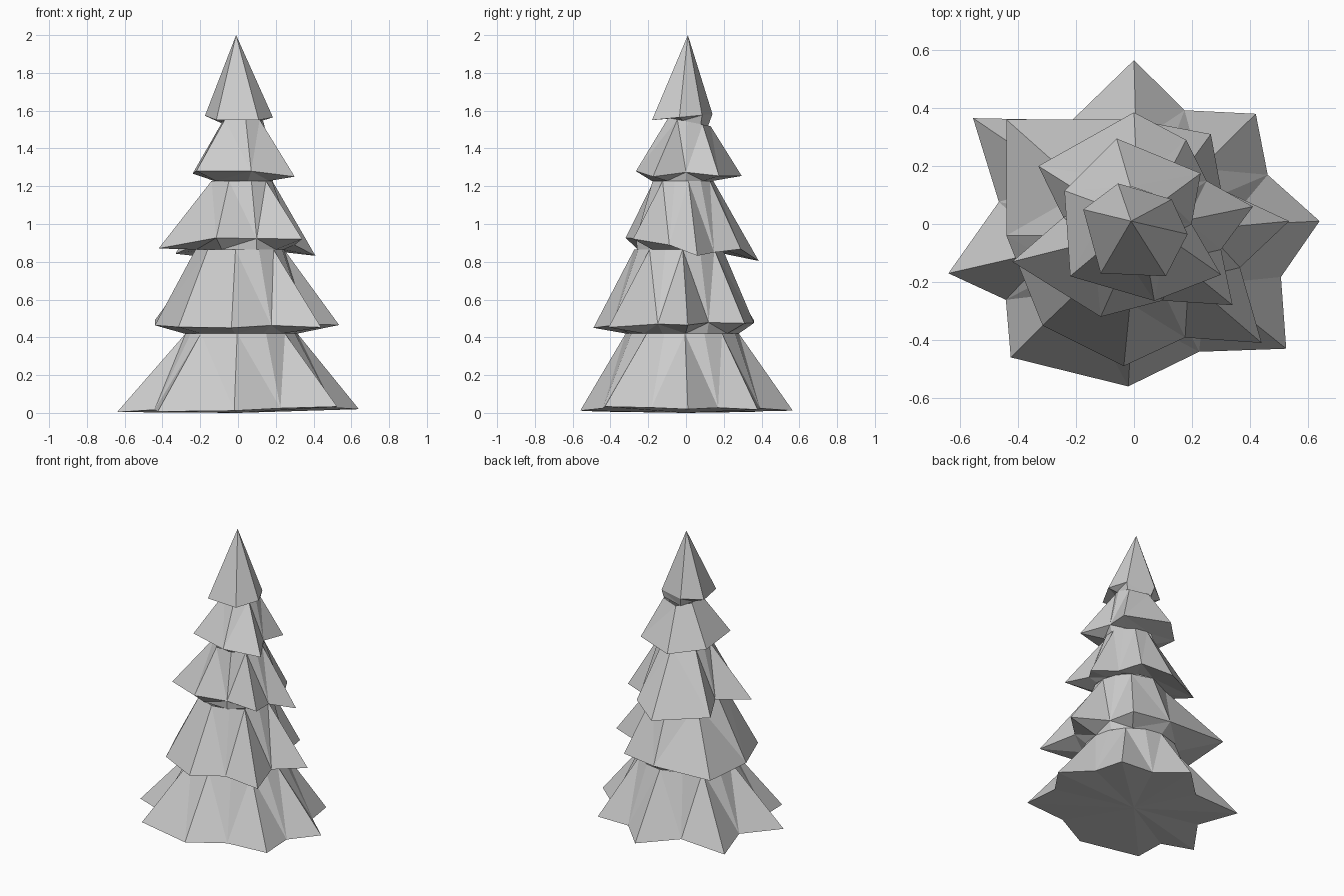
import bpy, bmesh
from math import atan2, cos, sin

if "Cube" in bpy.data.objects:
    bpy.data.objects.remove(bpy.data.objects["Cube"])

# Where each tier meets the next: centre x, y, radius, height, y tilt
RINGS = [
    (.015, -.02, .30, .42, 0),
    (.01, -.04, .235, .865, 0),
    (.02, -.02, .165, 1.228, 0),
    (.02, .02, .115, 1.54, -.2),
]

# Each tier: name, rim plane (height, x tilt, y tilt), branch tips (x, y)
# clockwise; a third value adds a notch before the next tip, pulled inwards;
# a fourth value lifts the tip off the plane
TIERS = [
    ("base_branches", (.012, .012, 0),
     [(0, .565, .83), (.42, .38, .87), (.64, .01, .87), (.525, -.43, .89, .015),
      (-.02, -.56), (-.425, -.46, .83), (-.64, -.17, .78), (-.555, .365, .77)]),
    ("lower_branches", (.465, 0, .03),
     [(0, .36), (.265, .31, .75), (.535, .01, .75), (.44, -.41, .87),
      (-.035, -.49), (-.315, -.35), (-.44, -.04), (-.44, .36, 1, .015)]),
    ("middle_branches", (.87, -.02, -.17),
     [(0, .385), (.18, .29, .85, .05), (.41, .06, .8, -.02),
      (.34, -.28, .88, .01), (-.115, -.32), (-.42, -.13, .65, -.03),
      (-.33, .2)]),
    ("upper_branches", (1.268, -.02, -.05),
     [(-.06, .295), (.23, .175, .75), (.3, -.175, 1, -.02), (.07, -.265),
      (-.22, -.18), (-.24, .115)]),
    ("tree_top", (1.568, 0, .1),
     [(-.055, .14), (.13, .085), (.185, -.035), (.11, -.18),
      (-.115, -.17), (-.175, .05)]),
]
APEX = (-.01, .01, 2)


def star_outline(plane, tips):
    """Expand tips and notches into a counter-clockwise 3D rim."""
    flat = []
    for i, (x, y, *extra) in enumerate(tips):
        flat.append((x, y, extra[1] if len(extra) > 1 else 0))
        if extra and extra[0] != 1:
            nx, ny = tips[(i + 1) % len(tips)][:2]
            k = extra[0] / 2
            flat.append(((x + nx) * k, (y + ny) * k, .01))
    z, sx, sy = plane
    return [(x, y, max(0, z + sx * x + sy * y + dz))
            for x, y, dz in reversed(flat)]


def ring_loop(bm, outline, ring):
    cx, cy, r, z, tilt = ring
    angles = [atan2(p[1] - cy, p[0] - cx) for p in outline]
    return [bm.verts.new((cx + r * cos(a), cy + r * sin(a),
                          z + tilt * r * sin(a))) for a in angles]


def bridge(bm, a, b):
    for i in range(len(a)):
        j = (i + 1) % len(a)
        bm.faces.new((a[i], a[j], b[j], b[i]))


def fan(bm, loop, point):
    tip = bm.verts.new(point)
    for i in range(len(loop)):
        bm.faces.new((loop[i], loop[(i + 1) % len(loop)], tip))


def make_tier(name, outline, below, above):
    bm = bmesh.new()
    rim = [bm.verts.new(p) for p in outline]
    # sloping branches
    if above:
        bridge(bm, rim, ring_loop(bm, outline, above))
    else:
        fan(bm, rim, APEX)
    # underside
    if below:
        bridge(bm, rim[::-1], ring_loop(bm, outline, below)[::-1])
    else:
        fan(bm, rim[::-1], (0, 0, 0))
    bmesh.ops.triangulate(bm, faces=bm.faces[:])
    mesh = bpy.data.meshes.new(name)
    bm.to_mesh(mesh)
    bm.free()
    bpy.context.collection.objects.link(bpy.data.objects.new(name, mesh))


# Five stacked branch tiers, the last one coming to a point
for k, (name, plane, tips) in enumerate(TIERS):
    make_tier(name, star_outline(plane, tips),
              RINGS[k - 1] if k else None,
              RINGS[k] if k < len(RINGS) else None)
